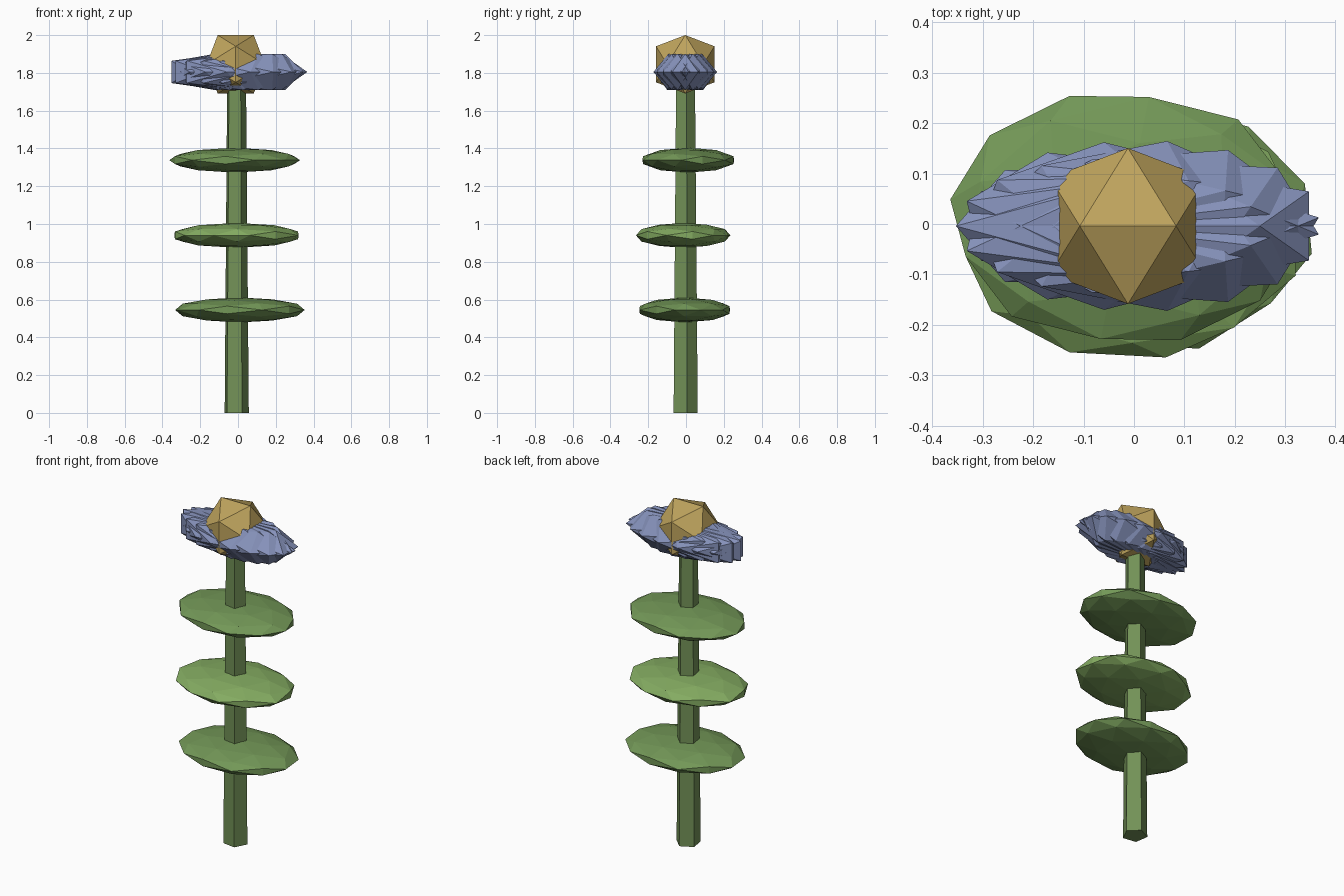
import bpy, bmesh
from math import radians, cos, sin, pi
from mathutils import Matrix

if "Cube" in bpy.data.objects:
    bpy.data.objects.remove(bpy.data.objects["Cube"])


def material(name, rgb):
    m = bpy.data.materials.new(name)
    m.diffuse_color = (*rgb, 1)
    m.use_nodes = True
    m.node_tree.nodes["Principled BSDF"].inputs["Base Color"].default_value = m.diffuse_color
    return m


def finish(bm, name, mat):
    me = bpy.data.meshes.new(name)
    bm.to_mesh(me)
    bm.free()
    ob = bpy.data.objects.new(name, me)
    ob.data.materials.append(mat)
    bpy.context.collection.objects.link(ob)
    return ob


def add_ico(bm, detail, matrix):
    # icosphere turned so that one edge lies on top, along x
    turn = Matrix.Rotation(radians(-31.717), 4, 'Y')
    bmesh.ops.create_icosphere(bm, subdivisions=detail, radius=1, matrix=matrix @ turn)


def place(loc, scale):
    return Matrix.Translation(loc) @ Matrix.Diagonal((*scale, 1))


stem_green = material("stem_green", (0.17, 0.285, 0.095))
leaf_green = material("leaf_green", (0.17, 0.31, 0.095))
bright_green = material("bright_green", (0.23, 0.41, 0.12))
petal_blue = material("petal_blue", (0.24, 0.29, 0.50))
gold = material("gold", (0.52, 0.37, 0.11))

# Five-sided tapering stem
bm = bmesh.new()
H = 1.78
bmesh.ops.create_cone(bm, cap_ends=True, segments=5, radius1=0.068, radius2=0.053, depth=H,
                      matrix=Matrix.Translation((-0.01, -0.005, H / 2)) @ Matrix.Rotation(radians(-9), 4, 'Z'))
finish(bm, "stem", stem_green)

# Three flattened leaf discs
leaves = [(0.01, -0.007, 0.545, 20, leaf_green),
          (-0.008, -0.015, 0.94, 70, bright_green),
          (-0.018, 0.012, 1.338, 140, leaf_green)]
for i, (x, y, z, turn, mat) in enumerate(leaves):
    bm = bmesh.new()
    add_ico(bm, 2, place((x, y, z), (0.35, 0.255, 0.066)) @ Matrix.Rotation(radians(turn), 4, 'Z'))
    finish(bm, f"leaf_{i + 1}", mat)

# Overlapping ring of petals, squashed as a group
bm = bmesh.new()
N = 12
flower = place((-0.003, -0.004, 1.805), (1, 0.435, 1))
for i in range(N):
    a = 2 * pi * i / N
    add_ico(bm, 1, flower @ Matrix.Translation((0.095 * cos(a), 0.095 * sin(a), 0))
            @ Matrix.Rotation(a / 2, 4, 'Z') @ Matrix.Diagonal((0.3, 0.3, 0.112, 1)))
finish(bm, "petals", petal_blue)

# Flower centre
bm = bmesh.new()
add_ico(bm, 1, place((-0.012, -0.004, 1.8455), (0.1816,) * 3))
finish(bm, "flower_centre", gold)
